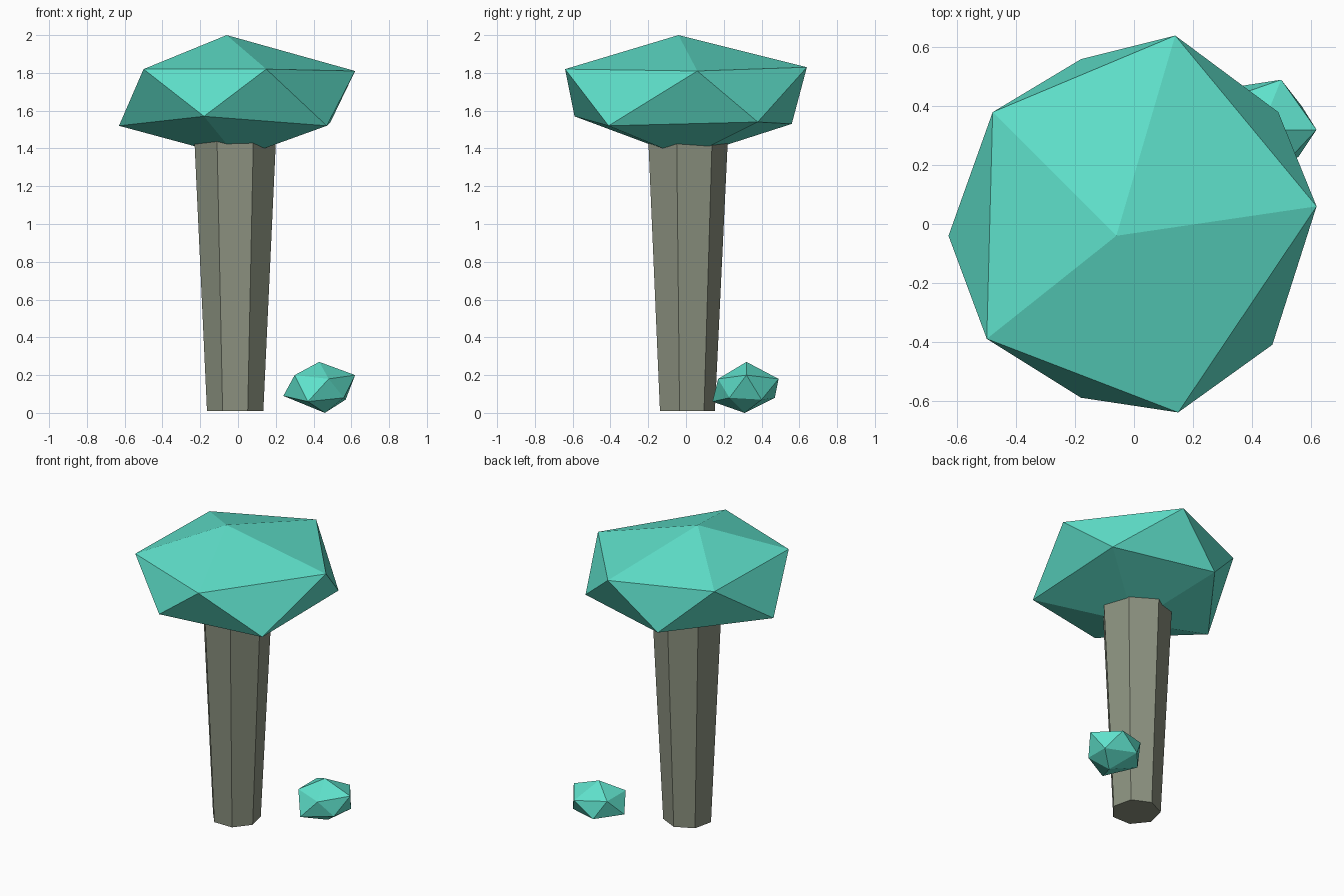
import bpy
import bmesh
import math

# Remove the default cube
cube = bpy.data.objects.get("Cube")
if cube:
    bpy.data.objects.remove(cube, do_unlink=True)


def make_material(name, rgb):
    mat = bpy.data.materials.new(name)
    mat.use_nodes = True
    color = (*rgb, 1)
    mat.diffuse_color = color
    mat.node_tree.nodes["Principled BSDF"].inputs["Base Color"].default_value = color
    return mat


def add_object(name, bm, material):
    """Turn a bmesh into a flat-shaded object with one material."""
    bmesh.ops.recalc_face_normals(bm, faces=bm.faces)
    mesh = bpy.data.meshes.new(name)
    bm.to_mesh(mesh)
    bm.free()
    mesh.materials.append(material)
    obj = bpy.data.objects.new(name, mesh)
    bpy.context.collection.objects.link(obj)
    return obj


def faceted_clump(name, top, upper, lower, bottom, material):
    """Uneven twenty-sided clump: two staggered rings of five, with a tip at each end."""
    bm = bmesh.new()
    crown, base = bm.verts.new(top), bm.verts.new(bottom)
    up = [bm.verts.new(p) for p in upper]
    low = [bm.verts.new(p) for p in lower]
    count = len(up)
    for i in range(count):
        j = (i + 1) % count
        bm.faces.new((crown, up[i], up[j]))
        bm.faces.new((up[i], low[i], up[j]))
        bm.faces.new((low[i], low[j], up[j]))
        bm.faces.new((base, low[j], low[i]))
    return add_object(name, bm, material)


def tapered_prism(name, sides, center, levels, material):
    """Closed prism with a corner towards the back; levels are (height, radius)."""
    bm = bmesh.new()
    rings = []
    for z, radius in levels:
        angles = [math.pi / 2 + math.tau * i / sides for i in range(sides)]
        rings.append([bm.verts.new((center[0] + radius * math.cos(a),
                                    center[1] + radius * math.sin(a), z))
                      for a in angles])
    for a, b in zip(rings, rings[1:]):
        for i in range(sides):
            j = (i + 1) % sides
            bm.faces.new((a[i], a[j], b[j], b[i]))
    bm.faces.new(rings[0])
    bm.faces.new(rings[-1])
    return add_object(name, bm, material)


leaf_teal = make_material("leaf teal", (0.114, 0.75, 0.597))
bark_grey = make_material("bark grey", (0.266, 0.292, 0.22))

# Trunk, flaring towards the canopy
tapered_prism("trunk", 7, (-0.015, 0), [(0.01, 0.153), (1.5, 0.224)], bark_grey)

# Canopy
faceted_clump(
    "canopy",
    top=(-0.06, -0.04, 2),
    upper=[(0.62, 0.06, 1.81), (0.14, 0.64, 1.83), (-0.48, 0.38, 1.82),
           (-0.5, -0.39, 1.82), (0.15, -0.64, 1.82)],
    lower=[(0.49, 0.38, 1.54), (-0.18, 0.56, 1.53), (-0.63, -0.04, 1.52),
           (-0.18, -0.59, 1.57), (0.47, -0.41, 1.52)],
    bottom=(0, 0, 1.35),
    material=leaf_teal)

# Small bush beside the trunk
faceted_clump(
    "bush",
    top=(0.43, 0.32, 0.27),
    upper=[(0.62, 0.32, 0.2), (0.5, 0.49, 0.18), (0.3, 0.42, 0.2),
           (0.3, 0.22, 0.2), (0.48, 0.17, 0.18)],
    lower=[(0.57, 0.4, 0.07), (0.37, 0.47, 0.08), (0.24, 0.32, 0.09),
           (0.37, 0.14, 0.06), (0.56, 0.23, 0.08)],
    bottom=(0.46, 0.31, 0),
    material=leaf_teal)
